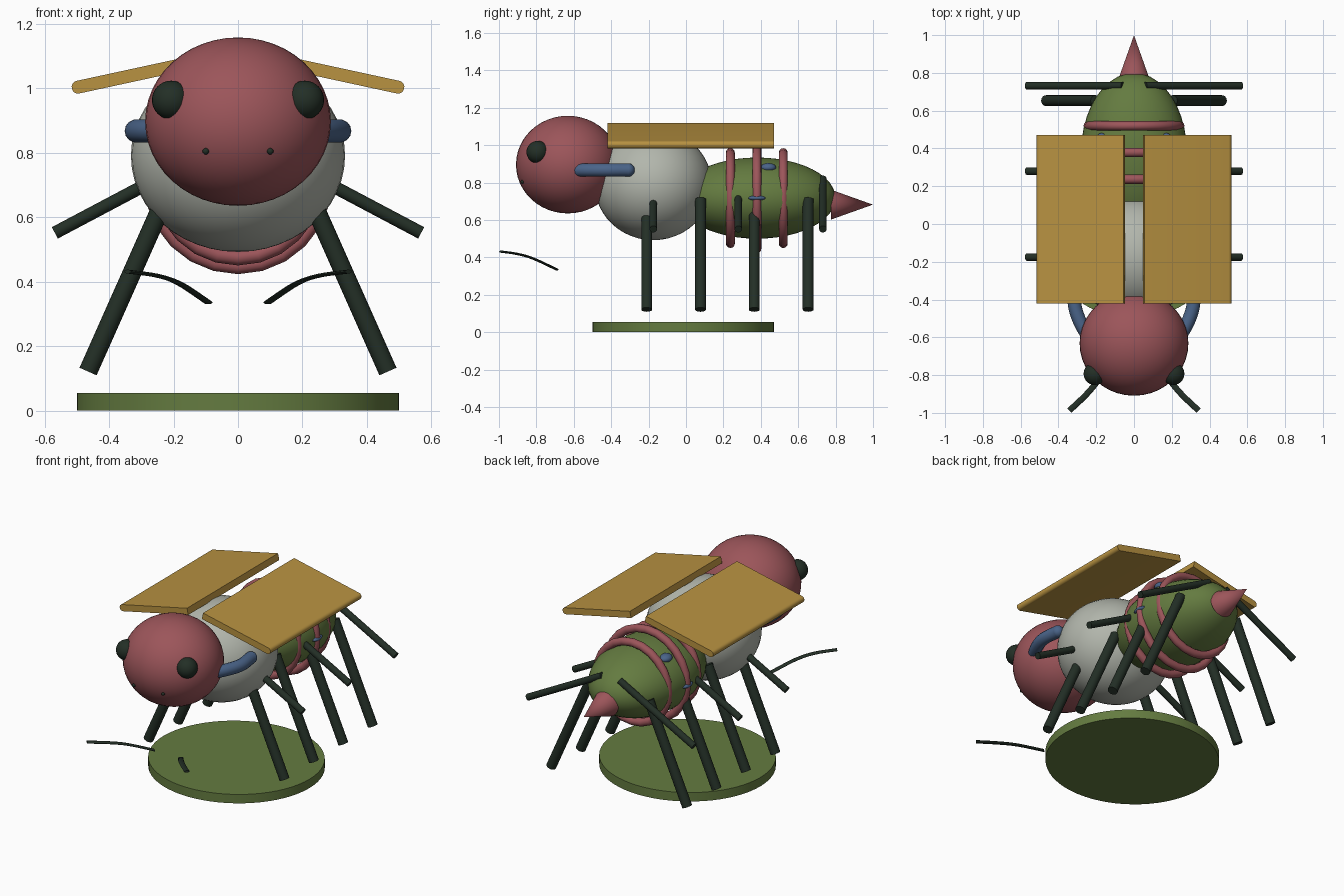
import bpy, bmesh, math
from mathutils import Vector, Matrix

if "Cube" in bpy.data.objects:
    bpy.data.objects.remove(bpy.data.objects["Cube"])


def material(name, rgb):
    m = bpy.data.materials.new(name)
    lin = [((c / 255 + 0.055) / 1.055) ** 2.4 for c in rgb]
    m.diffuse_color = (*lin, 1)
    m.use_nodes = True
    m.node_tree.nodes["Principled BSDF"].inputs["Base Color"].default_value = m.diffuse_color
    return m


RED = material("dusty_red", (156, 85, 90))
GREEN = material("moss_green", (100, 123, 64))
GOLD = material("gold", (184, 146, 65))
GREY = material("pale_grey", (178, 182, 172))
DARK = material("dark_green_black", (35, 47, 38))
BLUE = material("slate_blue", (74, 100, 137))


def finish(name, mat, smooth=True):
    ob = bpy.context.object
    ob.name = name
    ob.data.materials.clear()
    ob.data.materials.append(mat)
    if smooth:
        bpy.ops.object.shade_smooth_by_angle(angle=math.radians(40))
    return ob


def ball(name, loc, size, mat, segments=40, rings=24):
    bpy.ops.mesh.primitive_uv_sphere_add(segments=segments, ring_count=rings, radius=1, location=loc)
    bpy.context.object.scale = size
    bpy.ops.object.transform_apply(location=False, rotation=False, scale=True)
    return finish(name, mat)


def rod(name, a, b, r, mat):
    a, b = Vector(a), Vector(b)
    bpy.ops.mesh.primitive_cylinder_add(vertices=20, radius=r, depth=(b - a).length, location=(a + b) / 2)
    ob = bpy.context.object
    ob.rotation_euler = (b - a).to_track_quat('Z', 'Y').to_euler()
    return finish(name, mat)


def smooth_path(pts, steps=5):
    """Catmull-Rom interpolation through the points."""
    p = [Vector(q) for q in pts]
    p = [2 * p[0] - p[1]] + p + [2 * p[-1] - p[-2]]
    out = []
    for i in range(1, len(p) - 2):
        a, b, c, d = p[i - 1:i + 3]
        for k in range(steps):
            t = k / steps
            out.append(0.5 * (2 * b + (c - a) * t + (2 * a - 5 * b + 4 * c - d) * t * t
                              + (3 * b - a - 3 * c + d) * t ** 3))
    return out + [p[-2]]


def sweep(name, pts, wide, tall, mat, sides=14):
    """Tube with an elliptical section along a path."""
    path = smooth_path(pts)
    bm = bmesh.new()
    loops = []
    for i, p in enumerate(path):
        d = (path[min(i + 1, len(path) - 1)] - path[max(i - 1, 0)]).normalized()
        side = d.cross(Vector((0, 0, 1))).normalized()
        up = side.cross(d)
        loops.append([bm.verts.new(p + side * wide * math.cos(t) + up * tall * math.sin(t))
                      for t in (2 * math.pi * k / sides for k in range(sides))])
    for l0, l1 in zip(loops, loops[1:]):
        for k in range(sides):
            n = (k + 1) % sides
            bm.faces.new((l0[k], l0[n], l1[n], l1[k]))
    bm.faces.new(loops[0])
    bm.faces.new(loops[-1])
    bmesh.ops.recalc_face_normals(bm, faces=bm.faces)
    me = bpy.data.meshes.new(name)
    bm.to_mesh(me)
    bm.free()
    ob = bpy.data.objects.new(name, me)
    bpy.context.collection.objects.link(ob)
    bpy.ops.object.select_all(action='DESELECT')
    bpy.context.view_layer.objects.active = ob
    ob.select_set(True)
    return finish(name, mat)


# Body
ball("head", (0, -0.632, 0.896), (0.288, 0.277, 0.261), RED)
ball("thorax", (0, -0.175, 0.79), (0.332, 0.313, 0.298), GREY)
ball("abdomen", (0, 0.38, 0.717), (0.28, 0.42, 0.217), GREEN)

# Rings around the abdomen
for i, (y, r) in enumerate([(0.237, 0.243), (0.379, 0.27), (0.52, 0.243)]):
    bpy.ops.mesh.primitive_torus_add(major_segments=24, minor_segments=12, major_radius=r,
                                     minor_radius=0.024, location=(0, y, 0.717),
                                     rotation=(math.pi / 2, 0, 0))
    finish(f"abdomen_ring_{i + 1}", RED)

# Stinger
bpy.ops.mesh.primitive_cone_add(vertices=32, radius1=0.08, radius2=0, depth=0.225,
                                location=(0, 0.887, 0.682), rotation=(-math.pi / 2, 0, 0))
finish("stinger", RED)

# Oval base
bpy.ops.mesh.primitive_cylinder_add(vertices=64, radius=1, depth=0.055, location=(0, -0.015, 0.0275))
bpy.context.object.scale = (0.5, 0.485, 1)
bpy.ops.object.transform_apply(location=False, rotation=False, scale=True)
finish("base", GREEN)

for s, side in ((-1, "left"), (1, "right")):
    # Face
    ball(f"eye_{side}", (s * 0.207, -0.793, 0.963), (0.06, 0.06, 0.06), DARK, 24, 16)
    ball(f"nostril_{side}", (s * 0.1, -0.875, 0.804), (0.01, 0.01, 0.01), DARK, 12, 8)

    # Curved arm between head and thorax, with a rounded rear end
    sweep(f"arm_{side}", [(s * 0.235, -0.605, 0.867), (s * 0.285, -0.52, 0.867),
                          (s * 0.315, -0.42, 0.867), (s * 0.305, -0.31, 0.867)], 0.036, 0.036, BLUE)
    ball(f"arm_end_{side}", (s * 0.305, -0.31, 0.867), (0.036, 0.036, 0.036), BLUE, 16, 10)

    # Spots on the abdomen
    ball(f"upper_spot_{side}", (s * 0.17, 0.44, 0.88), (0.035, 0.042, 0.024), BLUE, 20, 12)
    ball(f"side_spot_{side}", (s * 0.27, 0.379, 0.717), (0.026, 0.048, 0.014), BLUE, 20, 12)

    # Long and short legs
    for i, y in enumerate((-0.21, 0.078, 0.365, 0.653)):
        rod(f"long_leg_{side}_{i + 1}", (s * 0.203, y, 0.71), (s * 0.465, y, 0.121), 0.029, DARK)
    for i, y in enumerate((-0.175, 0.28, 0.732)):
        rod(f"short_leg_{side}_{i + 1}", (s * 0.06, y, 0.82), (s * 0.568, y, 0.551), 0.02, DARK)

    # Antenna
    sweep(f"antenna_{side}", [(s * 0.092, -0.69, 0.335), (s * 0.18, -0.815, 0.393),
                              (s * 0.25, -0.9, 0.418), (s * 0.342, -0.988, 0.431)],
          0.016, 0.006, DARK, 10)

    # Wing slab with rounded long edges
    bpy.ops.mesh.primitive_cube_add(size=1, location=(s * 0.283, 0.025, 1.049))
    wing = bpy.context.object
    wing.scale = (0.475, 0.89, 0.04)
    bpy.ops.object.transform_apply(location=False, rotation=False, scale=True)
    bm = bmesh.new()
    bm.from_mesh(wing.data)
    edges = [e for e in bm.edges if abs(e.verts[0].co.y - e.verts[1].co.y) > 0.5
             and e.verts[0].co.x * s > 0]
    bmesh.ops.bevel(bm, geom=edges, offset=0.019, segments=5, profile=0.5, affect='EDGES')
    bm.to_mesh(wing.data)
    bm.free()
    wing.rotation_euler = (0, s * math.radians(12.2), 0)
    finish(f"wing_{side}", GOLD)
